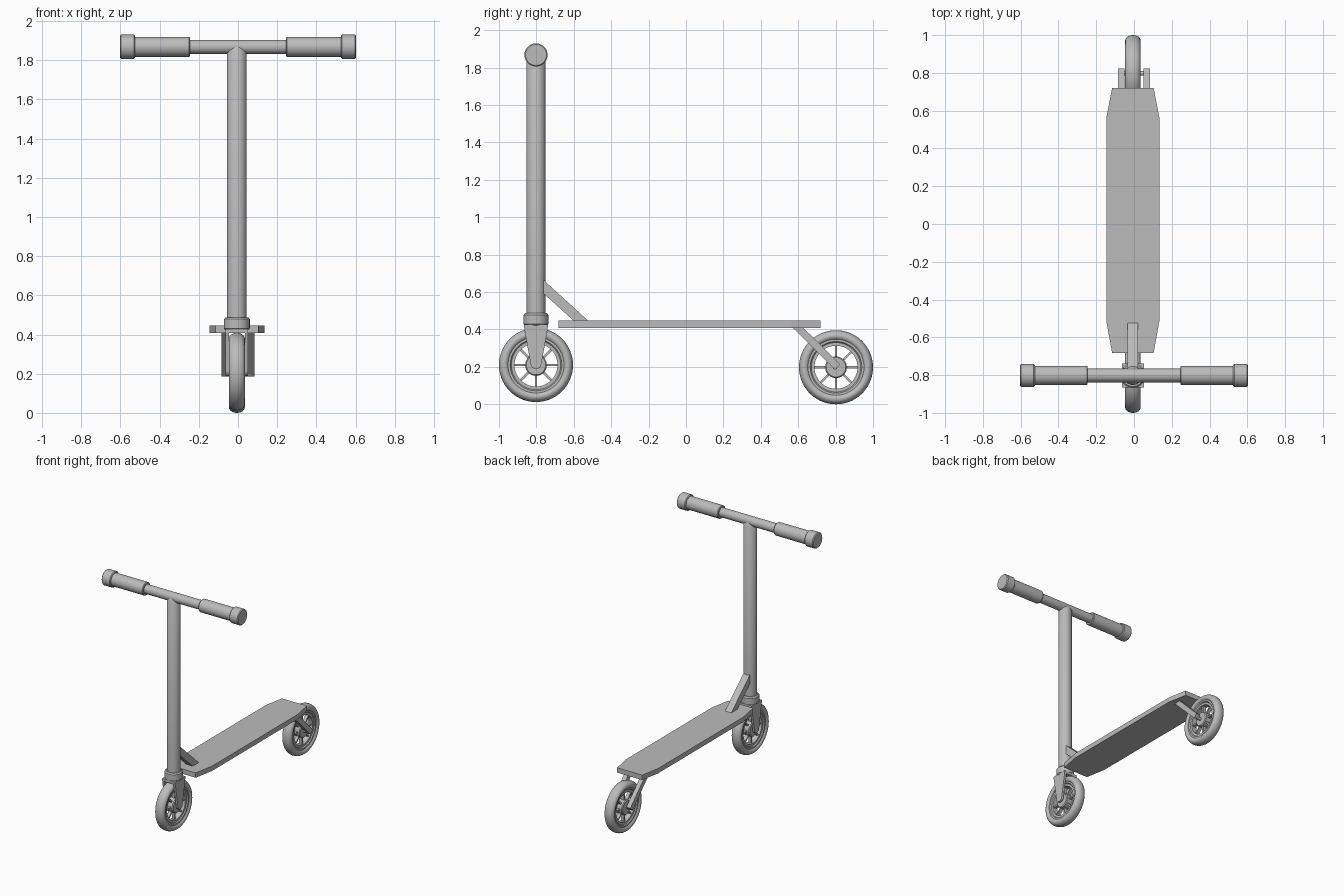
import bpy, bmesh, math
from mathutils import Vector, Matrix

if "Cube" in bpy.data.objects:
    bpy.data.objects.remove(bpy.data.objects["Cube"])

mat = bpy.data.materials.new("plain_grey")
mat.diffuse_color = (0.5, 0.5, 0.5, 1)
mat.use_nodes = True
mat.node_tree.nodes["Principled BSDF"].inputs["Base Color"].default_value = mat.diffuse_color
CX = -0.006          # frame sits slightly left of the handlebar centre


def finish(name, bm, smooth=True):
    bmesh.ops.recalc_face_normals(bm, faces=bm.faces)
    me = bpy.data.meshes.new(name)
    bm.to_mesh(me)
    bm.free()
    ob = bpy.data.objects.new(name, me)
    bpy.context.collection.objects.link(ob)
    me.materials.append(mat)
    if smooth:
        bpy.ops.object.select_all(action='DESELECT')
        ob.select_set(True)
        bpy.context.view_layer.objects.active = ob
        bpy.ops.object.shade_smooth_by_angle(angle=math.radians(35))
    return ob


def lathe(name, profile, centre, axis='X', steps=40, closed=False):
    """Spin (radius, along-axis) points around an axis through centre."""
    bm = bmesh.new()
    rings = []
    for i in range(steps):
        a = 2 * math.pi * i / steps
        ring = []
        for r, h in profile:
            p = (h, r * math.cos(a), r * math.sin(a)) if axis == 'X' else (r * math.cos(a), r * math.sin(a), h)
            ring.append(bm.verts.new(Vector(p) + Vector(centre)))
        rings.append(ring)
    n = len(profile)
    for i in range(steps):
        a, b = rings[i], rings[(i + 1) % steps]
        for j in range(n if closed else n - 1):
            k = (j + 1) % n
            bm.faces.new((a[j], a[k], b[k], b[j]))
    if not closed:
        bm.faces.new([r[0] for r in rings])
        bm.faces.new([r[-1] for r in rings])
    return finish(name, bm)


def prism(name, pts, lo, hi, axis='X'):
    """Extrude a flat outline: (y, z) along x, or (x, y) along z."""
    bm = bmesh.new()
    put = (lambda p, h: (h, p[0], p[1])) if axis == 'X' else (lambda p, h: (p[0], p[1], h))
    a = [bm.verts.new(put(p, lo)) for p in pts]
    b = [bm.verts.new(put(p, hi)) for p in pts]
    bm.faces.new(a)
    bm.faces.new(b)
    for i in range(len(pts)):
        j = (i + 1) % len(pts)
        bm.faces.new((a[i], a[j], b[j], b[i]))
    return finish(name, bm, False)


def wheel(name, y, z):
    c = (CX, y, z)
    # rounded tyre
    tyre = [(0.169 + 0.029 * math.cos(t), 0.041 * math.sin(t))
            for t in (2 * math.pi * k / 20 for k in range(20))]
    lathe(name + "_tyre", tyre, c, steps=56, closed=True)
    # stepped rim
    rim = [(0.15, -0.03), (0.138, -0.03), (0.132, -0.022), (0.115, -0.022),
           (0.115, 0.022), (0.132, 0.022), (0.138, 0.03), (0.15, 0.03)]
    lathe(name + "_rim", rim, c, steps=56, closed=True)
    # hub and axle
    lathe(name + "_hub", [(0.052, -0.032), (0.058, -0.026), (0.058, 0.026), (0.052, 0.032)], c)
    # eight spokes
    bm = bmesh.new()
    for k in range(8):
        m = (Matrix.Translation(c) @ Matrix.Rotation(k * math.pi / 4, 4, 'X')
             @ Matrix.Translation((0, 0, 0.087)) @ Matrix.Diagonal((0.026, 0.012, 0.07, 1)))
        bmesh.ops.create_cube(bm, size=1, matrix=m)
    finish(name + "_spokes", bm, False)


FY, FZ, RY, RZ = -0.802, 0.210, 0.802, 0.198
wheel("front_wheel", FY, FZ)
wheel("rear_wheel", RY, RZ)
lathe("rear_axle", [(0.012, -0.07), (0.012, 0.07)], (0, RY - 0.005, RZ), steps=16)
lathe("front_axle", [(0.014, -0.058), (0.014, 0.058)], (CX, FY, FZ + 0.006), steps=16)

# steering column with chamfered top, and collar
lathe("stem", [(0.05, 0.43), (0.05, 1.845), (0.035, 1.87)], (CX, FY, 0), 'Z')
lathe("collar", [(0.058, 0.422), (0.066, 0.43), (0.066, 0.478), (0.058, 0.487)], (CX, FY, 0), 'Z', 32)

# front fork: crown and tapering legs with rounded tips
prism("fork_crown", [(FY - 0.064, 0.408), (FY + 0.064, 0.408),
                     (FY + 0.064, 0.428), (FY - 0.064, 0.428)], CX - 0.058, CX + 0.058)
leg = [(FY + 0.064, 0.415), (FY - 0.064, 0.415)]
leg += [(FY - 0.029 * math.cos(t), FZ + 0.006 - 0.027 * math.sin(t))
        for t in (math.pi * k / 8 for k in range(9))]

# handlebar
lathe("handlebar", [(0.036, -0.58), (0.036, 0.58)], (0, FY, 1.868))

for side, s in (("left", -1), ("right", 1)):
    prism(side + "_fork_leg", leg, CX + s * 0.041, CX + s * 0.058)
    lathe(side + "_grip", [(0.047, s * 0.245), (0.051, s * 0.25), (0.051, s * 0.54)], (0, FY, 1.868))
    lathe(side + "_grip_end", [(0.056, s * 0.525), (0.062, s * 0.531), (0.062, s * 0.597),
                               (0.056, s * 0.603)], (0, FY, 1.868))
    # slanted rear wheel arms
    prism(side + "_rear_arm", [(0.567, 0.413), (0.623, 0.413), (0.824, 0.213), (0.796, 0.185)],
          s * 0.05, s * 0.085)


# deck with tapered ends and a thin top plate
def outline(half, end, y0, y1, y2, y3):
    return [(CX + x, y) for x, y in ((-end, y0), (end, y0), (half, y1), (half, y2),
                                     (end, y3), (-end, y3), (-half, y2), (-half, y1))]


prism("deck", outline(0.14, 0.11, -0.682, -0.517, 0.565, 0.72), 0.408, 0.447, 'Z')

# brace between deck and stem
prism("brace", [(-0.77, 0.672), (-0.522, 0.446), (-0.60, 0.446), (-0.77, 0.60)], CX - 0.028, CX + 0.028)
